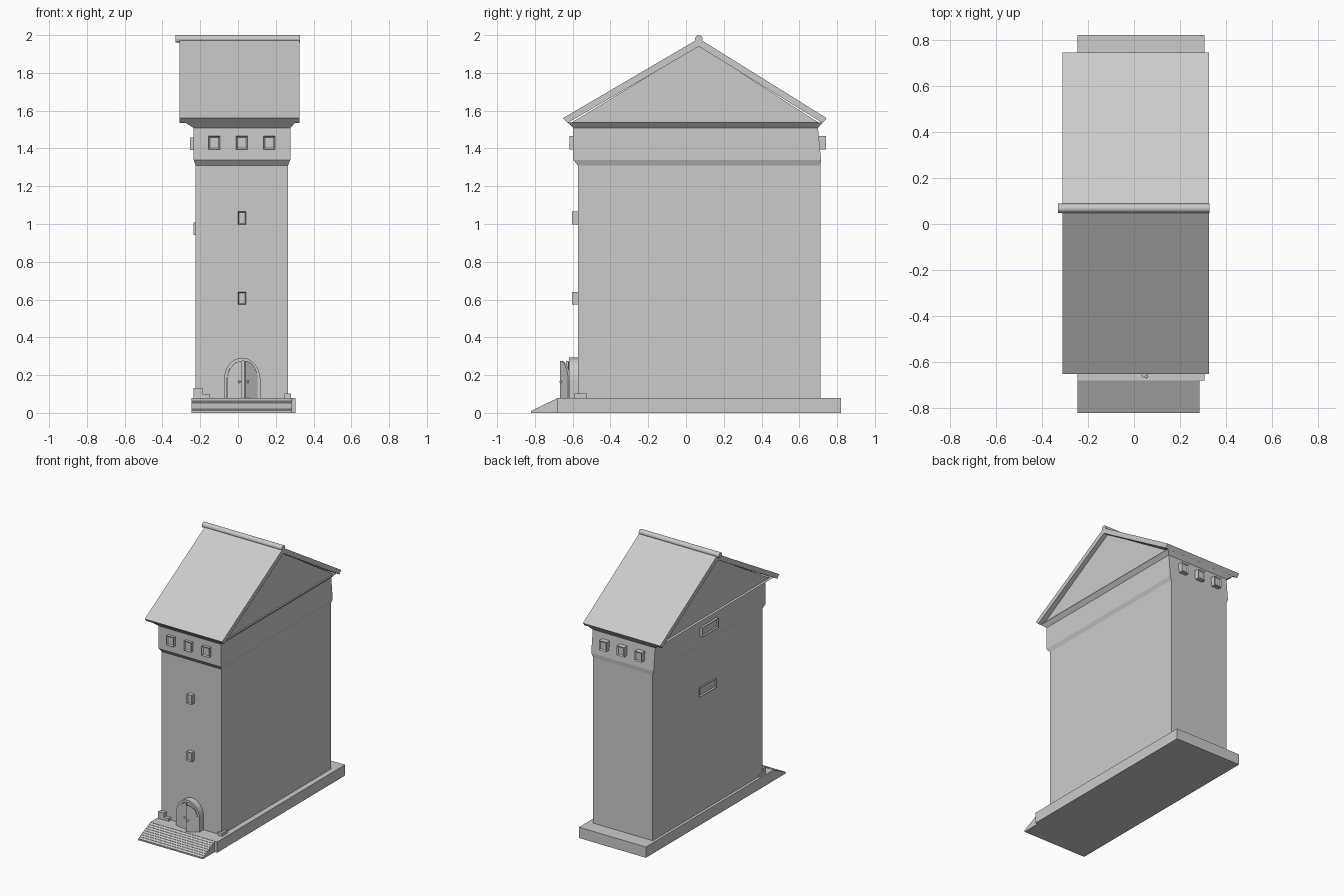
import bpy, bmesh, math
from mathutils import Matrix, Vector

cube = bpy.data.objects.get("Cube")
if cube:
    bpy.data.objects.remove(cube, do_unlink=True)

grey = bpy.data.materials.new("plain_grey")
grey.use_nodes = True
colour = (0.6, 0.6, 0.6, 1)
grey.diffuse_color = colour
grey.node_tree.nodes["Principled BSDF"].inputs["Base Color"].default_value = colour


def finish(name, bm):
    bmesh.ops.recalc_face_normals(bm, faces=bm.faces)
    mesh = bpy.data.meshes.new(name)
    bm.to_mesh(mesh)
    bm.free()
    mesh.materials.append(grey)
    obj = bpy.data.objects.new(name, mesh)
    bpy.context.collection.objects.link(obj)
    return obj


def loft(name, rings):
    """Stack of rectangles (x0, x1, y0, y1, z) joined into a closed solid."""
    bm = bmesh.new()
    loops = [[bm.verts.new((x, y, z)) for x, y in ((a, c), (b, c), (b, d), (a, d))]
             for a, b, c, d, z in rings]
    for low, high in zip(loops, loops[1:]):
        for i in range(4):
            j = (i + 1) % 4
            bm.faces.new((low[i], low[j], high[j], high[i]))
    bm.faces.new(loops[0])
    bm.faces.new(loops[-1])
    return finish(name, bm)


def box(name, x0, x1, y0, y1, z0, z1):
    return loft(name, [(x0, x1, y0, y1, z0), (x0, x1, y0, y1, z1)])


def prism(name, profile, start, end, axis="x"):
    """Extrude a profile along x (points are y, z) or along y (points are x, z)."""
    bm = bmesh.new()
    place = (lambda p, t: (t, p[0], p[1])) if axis == "x" else (lambda p, t: (p[0], t, p[1]))
    face = bm.faces.new([bm.verts.new(place(p, start)) for p in profile])
    new = bmesh.ops.extrude_face_region(bm, geom=[face])["geom"]
    shift = Vector(place((0, 0), end - start))
    bmesh.ops.translate(bm, verts=[v for v in new if isinstance(v, bmesh.types.BMVert)], vec=shift)
    return finish(name, bm)


def window(name, normal, centre, size, frame=0.011, depth=0.008):
    """Projecting frame with a sunken pane on the side facing the normal."""
    bm = bmesh.new()
    bmesh.ops.create_cube(bm, size=1)
    bmesh.ops.transform(bm, matrix=Matrix.Translation(centre) @ Matrix.Diagonal((*size, 1)), verts=bm.verts)
    bm.normal_update()
    face = max(bm.faces, key=lambda f: f.normal.dot(Vector(normal)))
    bmesh.ops.inset_region(bm, faces=[face], thickness=frame)
    bmesh.ops.translate(bm, verts=face.verts, vec=Vector(normal) * -depth)
    return finish(name, bm)


# Base slab and sloping boarded approach
box("base_slab", -0.245, 0.305, -0.68, 0.82, 0, 0.08)
prism("entrance_ramp", [(-0.82, 0), (-0.82, 0.008), (-0.68, 0.076), (-0.68, 0)], -0.245, 0.285)
boards = 8
for i in range(boards):
    def slope(t, lift):
        return (-0.82 + 0.14 * t, 0.008 + 0.068 * t + lift)
    a, b = (i + 0.06) / boards, (i + 0.94) / boards
    prism(f"ramp_board_{i + 1}", [slope(a, 0), slope(b, 0), slope(b, 0.003), slope(a, 0.003)], -0.245, 0.285)

# Walls with the flared upper storey
loft("walls", [(-0.225, 0.265, -0.573, 0.712, 0.075),
               (-0.225, 0.265, -0.573, 0.712, 1.31),
               (-0.235, 0.277, -0.597, 0.715, 1.34),
               (-0.235, 0.277, -0.597, 0.698, 1.515)])
loft("eaves_moulding", [(-0.235, 0.277, -0.597, 0.698, 1.508),
                        (-0.28, 0.303, -0.625, 0.722, 1.537)])

# Gable and roof
ridge_y = 0.068
prism("gable", [(-0.61, 1.535), (ridge_y, 1.945), (0.705, 1.535)], -0.26, 0.292)
prism("roof", [(-0.652, 1.56), (ridge_y, 1.982), (0.745, 1.56), (0.722, 1.535),
               (ridge_y, 1.94), (-0.627, 1.535)], -0.31, 0.326)
ridge = [(ridge_y + 0.02 * math.cos(k * math.tau / 12), 1.98 + 0.02 * math.sin(k * math.tau / 12))
         for k in range(12)]
prism("ridge_roll", ridge, -0.33, 0.327)

# Windows on the front, back and the right-hand wall
for i in range(3):
    x = -0.125 + 0.145 * i
    window(f"front_top_window_{i + 1}", (0, -1, 0), (x, -0.602, 1.43), (0.06, 0.032, 0.07))
    window(f"back_top_window_{i + 1}", (0, 1, 0), (x, 0.72, 1.43), (0.06, 0.044, 0.07))
for label, z in (("lower", 0.607), ("middle", 1.032)):
    window(f"front_{label}_window", (0, -1, 0), (0.021, -0.584, z), (0.043, 0.038, 0.068), 0.008)
window("side_upper_window", (-1, 0, 0), (-0.237, 0.075, 1.425), (0.032, 0.19, 0.068))
window("side_lower_window", (-1, 0, 0), (-0.222, 0.075, 0.975), (0.028, 0.19, 0.068))

# Arched doorway
door_x, floor, spring = 0.022, 0.08, 0.175


def arch(rx, rz, start=0, end=math.pi, steps=14):
    return [(rx * math.cos(start + (end - start) * k / steps),
             spring + rz * math.sin(start + (end - start) * k / steps)) for k in range(steps + 1)]


outer = [(0.097, floor)] + arch(0.097, 0.117) + [(-0.097, floor)]
inner = [(0.08, floor)] + arch(0.08, 0.1) + [(-0.08, floor)]
surround = prism("door_surround", outer + inner[::-1], -0.62, -0.565, "y")
surround.location.x = door_x

# Door leaves hung on the surround, one standing further open
for label, side, angle in (("left", 1, 33), ("right", -1, 6)):
    half = [(0, floor)] + [(-side * (x - 0.078), z) for x, z in
                           [(0.078, floor)] + arch(0.078, 0.1, 0, math.pi / 2, 8) + [(0, floor)]]
    half = half[1:]
    hinge = (door_x + side * 0.078, -0.618, 0)
    turn = math.radians(angle) * side
    # the profile runs away from the hinge towards the middle of the doorway
    leaf = prism(f"{label}_door_leaf", [(-side * abs(x), z) for x, z in half], -0.008, 0.004, "y")
    leaf.location = hinge
    leaf.rotation_euler.z = turn
    bm = bmesh.new()
    bmesh.ops.create_uvsphere(bm, u_segments=10, v_segments=6, radius=0.007)
    knob = finish(f"{label}_door_knob", bm)
    knob.location = Vector(hinge) + Matrix.Rotation(turn, 3, "Z") @ Vector((-side * 0.064, -0.012, 0.165))

# Small stone blocks at the front corners
box("right_corner_block", -0.235, -0.15, -0.6, -0.525, 0.08, 0.1)
box("right_corner_stone", -0.235, -0.187, -0.6, -0.57, 0.1, 0.132)
box("left_corner_block", 0.245, 0.281, -0.59, -0.525, 0.08, 0.102)
